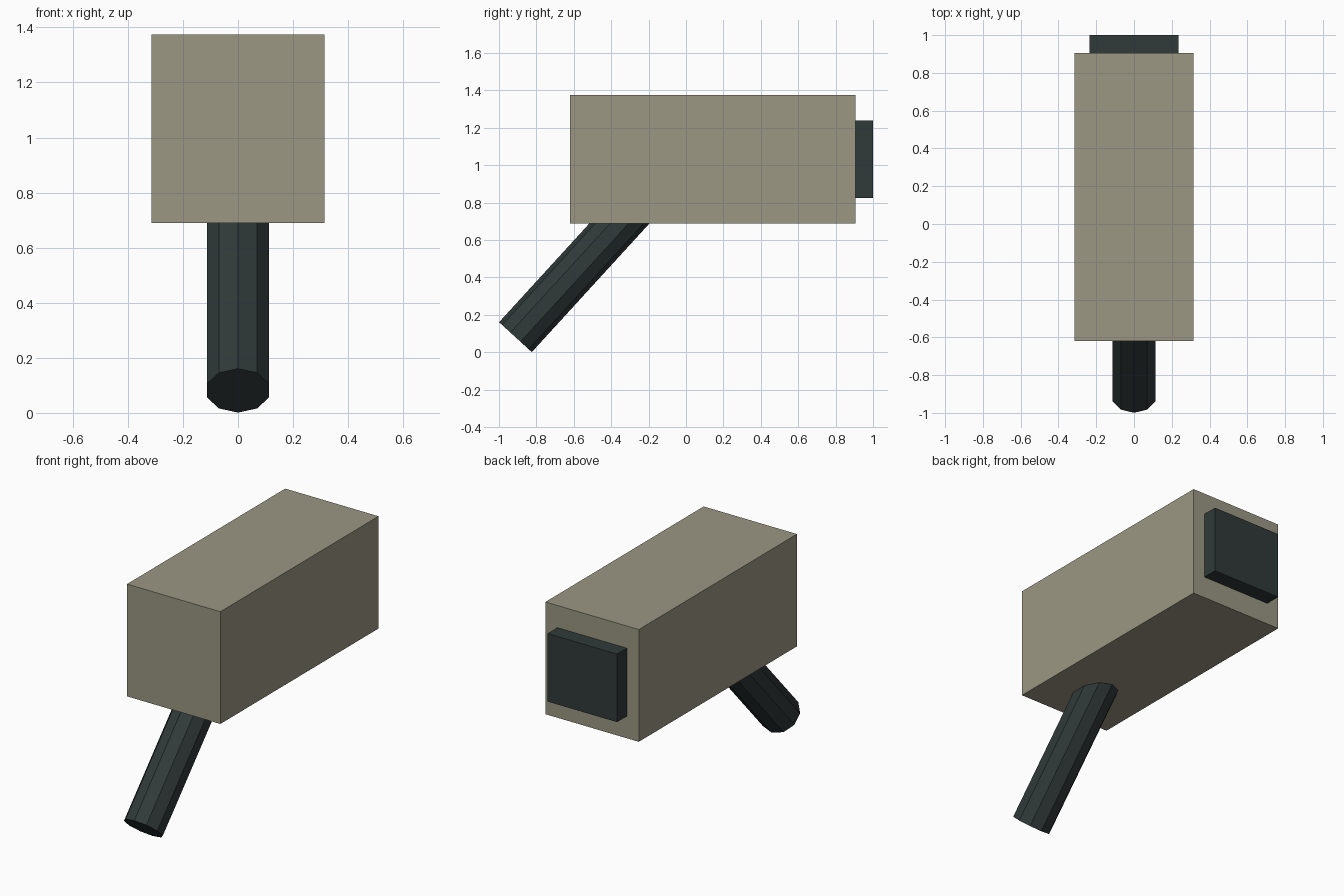
import bpy
import math
from mathutils import Vector

if "Cube" in bpy.data.objects:
    bpy.data.objects.remove(bpy.data.objects["Cube"], do_unlink=True)


def make_material(name, rgb):
    mat = bpy.data.materials.new(name)
    mat.use_nodes = True
    color = (*rgb, 1.0)
    mat.diffuse_color = color
    mat.node_tree.nodes["Principled BSDF"].inputs["Base Color"].default_value = color
    return mat


def add_box(name, low, high, mat):
    low, high = Vector(low), Vector(high)
    bpy.ops.mesh.primitive_cube_add(size=1, location=(low + high) / 2)
    obj = bpy.context.object
    obj.name = name
    obj.scale = high - low
    bpy.ops.object.transform_apply(location=False, rotation=False, scale=True)
    obj.data.materials.append(mat)
    return obj


def add_rod(name, start, direction, length, radius, sides, mat):
    # Tilted in the y-z plane only, so a corner ridge runs along its top
    direction = Vector(direction).normalized()
    tilt = -math.atan2(direction.y, direction.z)
    bpy.ops.mesh.primitive_cylinder_add(
        vertices=sides, radius=radius, depth=length,
        location=Vector(start) + direction * length / 2, rotation=(tilt, 0, 0))
    obj = bpy.context.object
    obj.name = name
    obj.data.materials.append(mat)
    return obj


khaki = make_material("khaki grey", (0.328, 0.309, 0.227))
charcoal = make_material("dark charcoal", (0.030, 0.041, 0.041))

# Main housing
add_box("housing", (-0.315, -0.62, 0.69), (0.315, 0.905, 1.375), khaki)

# Raised panel on the back end
add_box("back_panel", (-0.235, 0.88, 0.825), (0.235, 1.0, 1.24), charcoal)

# Slanted ten-sided arm, running up into the housing
add_rod("support_arm", (0, -0.912, 0.081), (0, 0.675, 0.738), 1.0, 0.1185, 10, charcoal)
